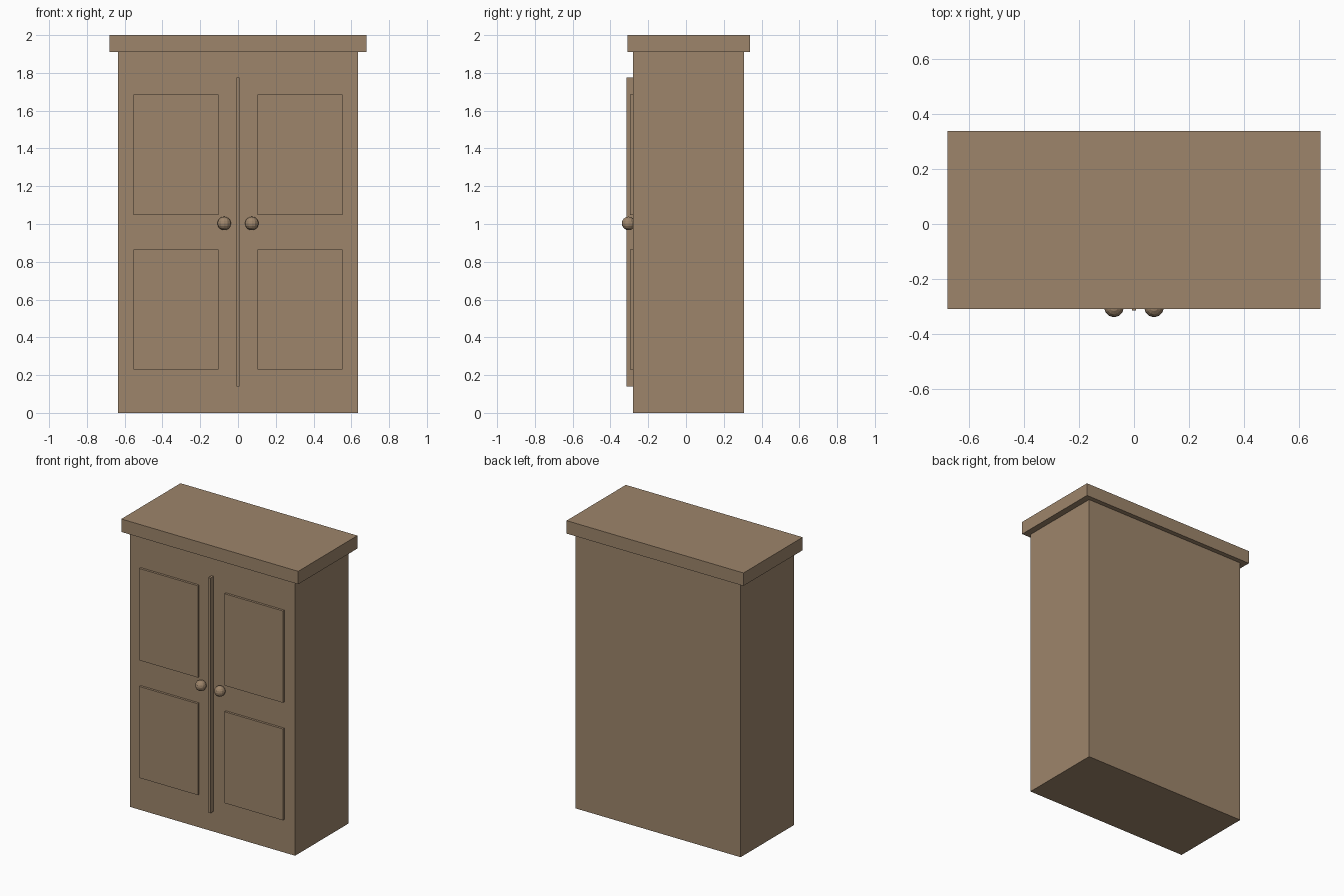
import bpy

cube = bpy.data.objects.get("Cube")
if cube:
    bpy.data.objects.remove(cube, do_unlink=True)

# Single wood colour
wood = bpy.data.materials.new("brown_wood")
wood.use_nodes = True
WOOD_RGBA = (0.34, 0.235, 0.147, 1)
wood.diffuse_color = WOOD_RGBA
shader = next(n for n in wood.node_tree.nodes if n.type == 'BSDF_PRINCIPLED')
shader.inputs["Base Color"].default_value = WOOD_RGBA
shader.inputs["Roughness"].default_value = 0.8


def box(name, x, y, z):
    """Box spanning the given (low, high) ranges."""
    spans = (x, y, z)
    bpy.ops.mesh.primitive_cube_add(size=1, location=[(a + b) / 2 for a, b in spans])
    obj = bpy.context.object
    obj.name = name
    obj.scale = [b - a for a, b in spans]
    bpy.ops.object.transform_apply(location=False, rotation=False, scale=True)
    obj.data.materials.append(wood)
    return obj


FRONT = -0.28

# Carcass and overhanging top
box("cabinet_body", (-0.635, 0.635), (FRONT, 0.307), (0, 1.91))
box("cabinet_top", (-0.68, 0.68), (-0.31, 0.34), (1.91, 2))

# Strip between the doors
box("door_strip", (-0.008, 0.008), (-0.315, FRONT), (0.14, 1.775))

# Raised door panels and knobs on both doors
for side, s in (("left", 1), ("right", -1)):
    x = sorted((s * 0.102, s * 0.552))
    for level, z in (("lower", (0.23, 0.865)), ("upper", (1.047, 1.685))):
        box(f"{side}_{level}_panel", x, (-0.296, FRONT), z)
    bpy.ops.mesh.primitive_uv_sphere_add(
        segments=12, ring_count=8, radius=0.036, location=(s * 0.073, -0.304, 1.003))
    knob = bpy.context.object
    knob.name = f"{side}_knob"
    knob.data.materials.append(wood)
    bpy.ops.object.shade_flat()
